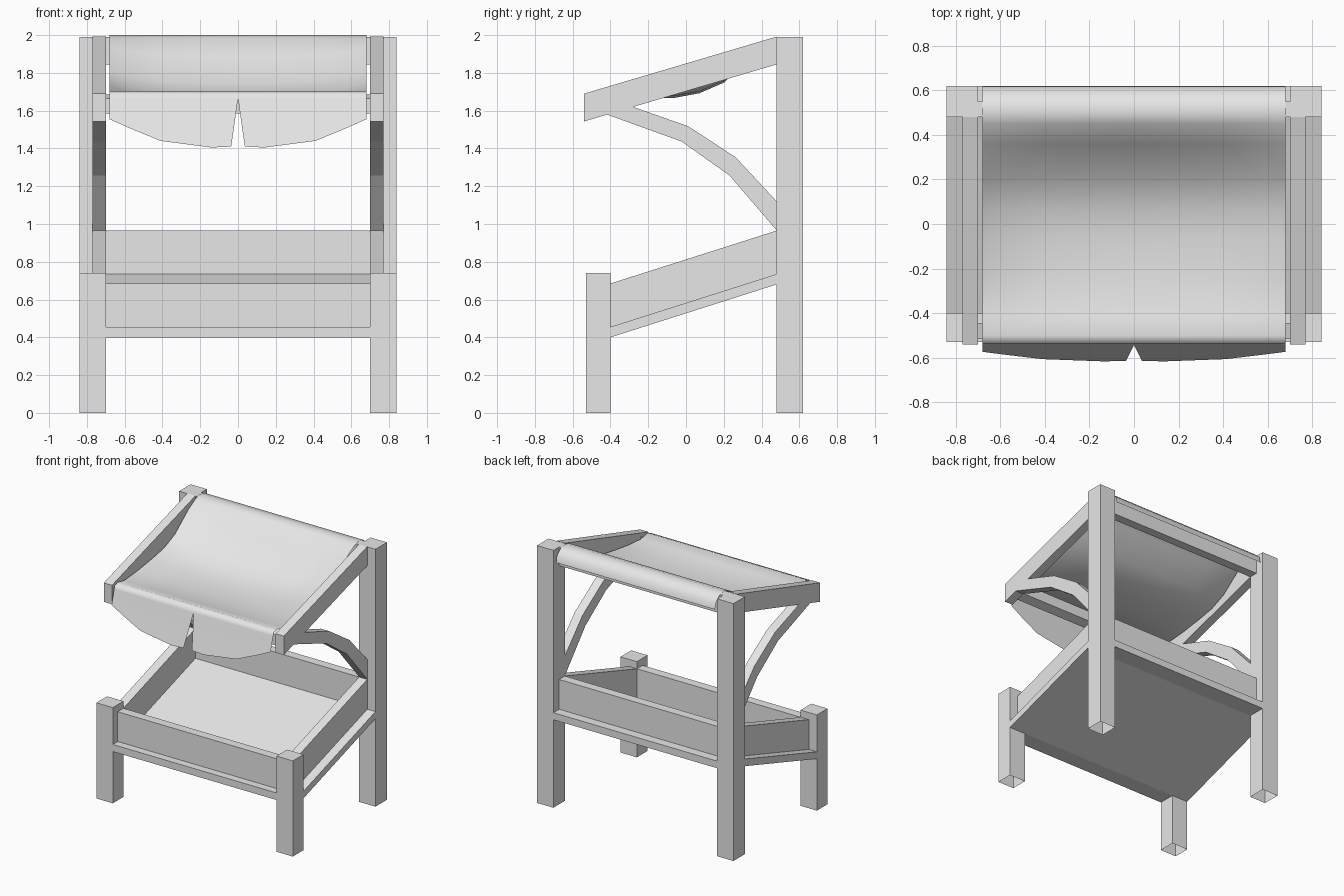
import bpy, bmesh, math

cube = bpy.data.objects.get("Cube")
if cube:
    bpy.data.objects.remove(cube, do_unlink=True)

# One plain colour
grey = bpy.data.materials.new("light_grey")
grey.use_nodes = True
grey.diffuse_color = (0.8, 0.8, 0.8, 1)
grey.node_tree.nodes["Principled BSDF"].inputs["Base Color"].default_value = (0.8, 0.8, 0.8, 1)

INNER, MID, OUTER = 0.70, 0.77, 0.84      # x of post and board faces
FRONT, FRONT_IN = -0.53, -0.40            # y of front post faces
BACK_IN, BACK = 0.48, 0.62                # y of back post faces


def finish(name, bm):
    bmesh.ops.recalc_face_normals(bm, faces=bm.faces)
    mesh = bpy.data.meshes.new(name)
    bm.to_mesh(mesh)
    bm.free()
    mesh.materials.append(grey)
    obj = bpy.data.objects.new(name, mesh)
    bpy.context.collection.objects.link(obj)
    return obj


def prism(name, profile, x0, x1, open_bottom=False):
    """Extrude a (y, z) outline from x0 to x1."""
    bm = bmesh.new()
    face = bm.faces.new([bm.verts.new((x0, y, z)) for y, z in profile])
    ext = bmesh.ops.extrude_face_region(bm, geom=[face], use_keep_orig=True)
    moved = [v for v in ext["geom"] if isinstance(v, bmesh.types.BMVert)]
    bmesh.ops.translate(bm, verts=moved, vec=(x1 - x0, 0, 0))
    if open_bottom:
        low = [f for f in bm.faces if all(v.co.z < 0.001 for v in f.verts)]
        bmesh.ops.delete(bm, geom=low, context='FACES_ONLY')
    return finish(name, bm)


def pair(name, profile, x0, x1, open_bottom=False):
    for side, s in (("left", 1), ("right", -1)):
        prism(f"{side}_{name}", profile, s * x0, s * x1, open_bottom)


def slope(y0, y1, low0, low1, h0, h1=None):
    """Outline of a board sloping from y0 to y1."""
    h1 = h0 if h1 is None else h1
    return [(y0, low0), (y1, low1), (y1, low1 + h1), (y0, low0 + h0)]


# Posts
pair("front_post", slope(FRONT, FRONT_IN, 0, 0, 0.74), INNER, OUTER, True)
pair("back_post", slope(BACK_IN, BACK, 0, 0, 1.99), INNER, OUTER, True)

# Sloping tray floor with level ledges between the posts
prism("tray_floor", [(FRONT, 0.40), (FRONT_IN, 0.40), (BACK_IN, 0.68), (BACK, 0.68),
                     (BACK, 0.735), (BACK_IN, 0.735), (FRONT_IN, 0.455), (FRONT, 0.455)],
      -INNER, INNER)
pair("tray_ledge", slope(FRONT_IN, BACK_IN, 0.40, 0.68, 0.055), INNER, OUTER)

# Tray walls
pair("tray_side", slope(FRONT_IN, BACK_IN, 0.455, 0.735, 0.23), INNER, MID)
prism("tray_front", slope(-0.47, FRONT_IN, 0.455, 0.455, 0.23), -INNER, INNER)
prism("tray_back", slope(BACK_IN, 0.55, 0.735, 0.735, 0.23), -INNER, INNER)

# Canopy frame
pair("canopy_beam", slope(-0.54, BACK_IN, 1.543, 1.845, 0.147), INNER, MID)
prism("canopy_back_bar", slope(BACK_IN, 0.55, 1.845, 1.845, 0.145), -INNER, INNER)
prism("canopy_front_bar", slope(-0.515, -0.445, 1.585, 1.605, 0.08), -INNER, INNER)

# Curved braces
pair("brace", [(-0.42, 1.58), (-0.024, 1.437), (0.23, 1.257), (BACK_IN, 0.966),
               (BACK_IN, 1.12), (0.263, 1.353), (0.013, 1.517), (-0.28, 1.62)], INNER, MID)

# Cloth: sagging sheet with a slit front flap, modelled as a half and mirrored
columns = [0, 0.14, 0.41, 0.58, 0.68]
lift = [0, 0, 0.01, 0.03, 0.06]               # edges pulled up beside the sag
hem = [1.41, 1.405, 1.44, 1.51, 1.555]        # flap bottom per column
# Rows of y, z and how far the edge lift applies
rows = [(0.617, 1.90, 0), (0.605, 1.95, 0), (0.56, 1.99, 0), (0.50, 2.0, 0),
        (0.45, 1.985, 0), (0.36, 1.89, 0.7), (0.20, 1.748, 1), (0.07, 1.692, 1),
        (-0.06, 1.668, 1), (-0.25, 1.664, 0.6), (-0.42, 1.68, 0.1),
        (-0.50, 1.703, 0), (-0.535, 1.69, 0), (-0.542, 1.665, 0)]
bm = bmesh.new()
grid = [[bm.verts.new((x, y, z + up * k)) for x, up in zip(columns, lift)]
        for y, z, k in rows]
for t in (0.5, 1):
    line = []
    for i, (x, bottom) in enumerate(zip(columns, hem)):
        z = 1.665 + (bottom - 1.665) * t
        y = -0.542 - (1.665 - z) * 0.285
        line.append(bm.verts.new((x if i else 0.036 * t, y, z)))
    grid.append(line)
for a, b in zip(grid, grid[1:]):
    for i in range(len(columns) - 1):
        bm.faces.new((a[i], b[i], b[i + 1], a[i + 1]))
cloth = finish("cloth_canopy", bm)
# Keep the sheet facing up
if cloth.data.polygons[len(cloth.data.polygons) // 2].normal.z < 0:
    cloth.data.flip_normals()
mirror = cloth.modifiers.new("mirror", 'MIRROR')
mirror.use_clip = True
bpy.ops.object.select_all(action='DESELECT')
cloth.select_set(True)
bpy.context.view_layer.objects.active = cloth
bpy.ops.object.shade_smooth_by_angle(angle=math.radians(60))
